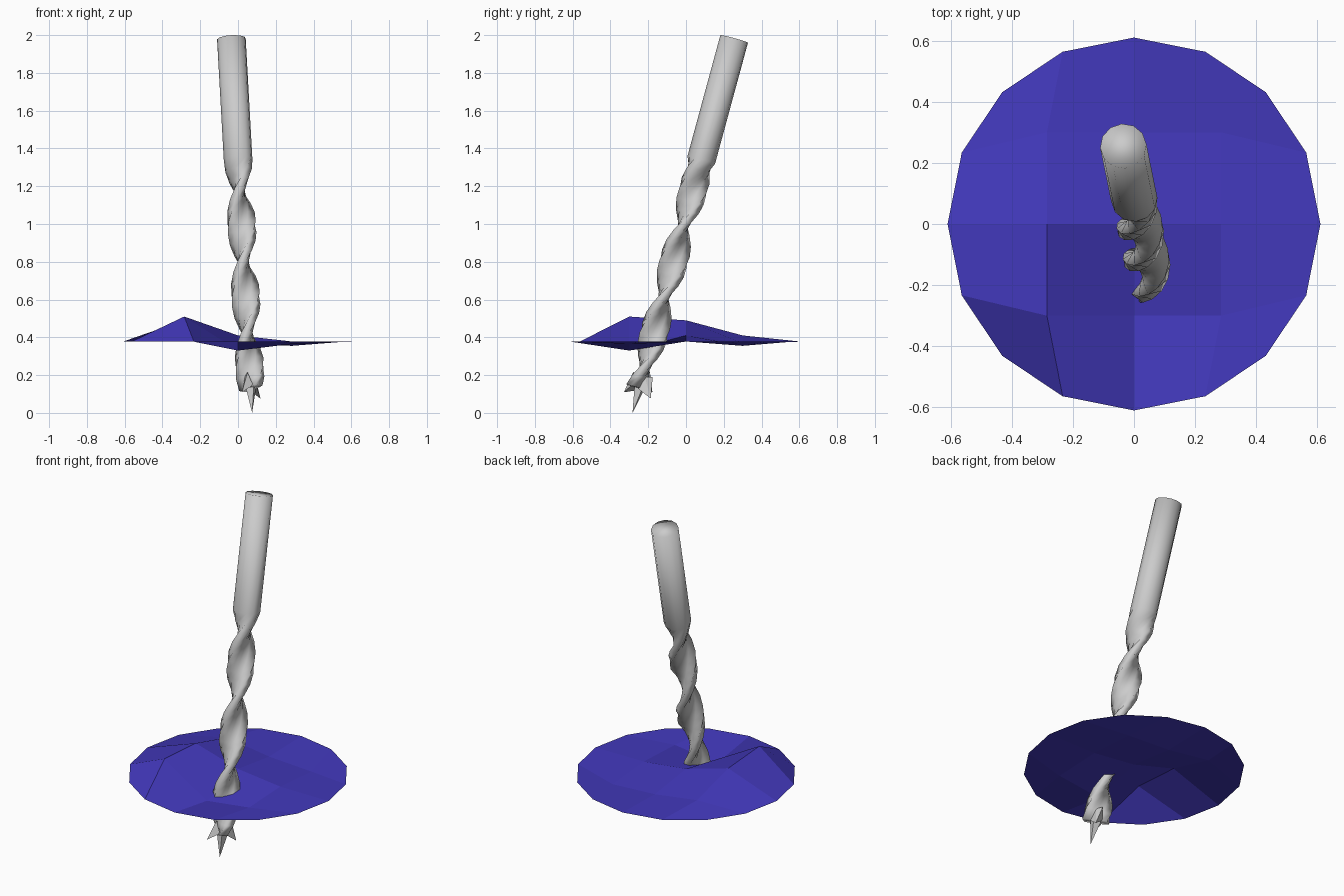
import bpy, bmesh
from math import radians, cos, sin
from mathutils import Vector

if "Cube" in bpy.data.objects:
    bpy.data.objects.remove(bpy.data.objects["Cube"])

# Leaning drill axis: tip to shank end
TIP, END = Vector((.075, -.283, 0)), Vector((-.035, .255, 1.98))
L = (END - TIP).length
W = (END - TIP).normalized()
U = (Vector((1, 0, 0)) - W * W.x).normalized()
V = W.cross(U)


def pt(r, deg, s):
    a = radians(deg)
    return TIP + W * s + U * (r * cos(a)) + V * (r * sin(a))


def twist(s):
    return 90 + (s * W.z - .8) * 480


def make(name, bm, smooth=False):
    bmesh.ops.recalc_face_normals(bm, faces=bm.faces)
    me = bpy.data.meshes.new(name)
    bm.to_mesh(me)
    bm.free()
    ob = bpy.data.objects.new(name, me)
    bpy.context.collection.objects.link(ob)
    me.polygons.foreach_set("use_smooth", [smooth] * len(me.polygons))
    return ob


def loft(name, rings, smooth):
    bm = bmesh.new()
    vs = [[bm.verts.new(p) for p in ring] for ring in rings]
    n = len(vs[0])
    for a, b in zip(vs, vs[1:]):
        for i in range(n):
            j = (i + 1) % n
            bm.faces.new((a[i], a[j], b[j], b[i]))
    bm.faces.new(vs[0])
    bm.faces.new(vs[-1])
    return make(name, bm, smooth)


# Twelve-sided round shank that morphs into a two-flute twisted section
R = .076
HALF = [(.027, -75), (.037, -48), (R, -20), (R, 16), (.045, 40), (.029, 70)]
FLUTE = [(r, a + h) for h in (0, 180) for r, a in HALF]
ROUND = [(R, -75 + 30 * i) for i in range(12)]
S_BOTTOM, S_FLUTE, S_SHANK = .135, 1.25, 1.39


def section(s):
    t = min(1, max(0, (S_SHANK - s) / (S_SHANK - S_FLUTE)))
    turn = twist(min(s, S_SHANK))
    return [pt(f[0] * t + c[0] * (1 - t), f[1] * t + c[1] * (1 - t) + turn, s)
            for f, c in zip(FLUTE, ROUND)]


STEPS = 22
levels = [S_BOTTOM + (S_SHANK - S_BOTTOM) * i / STEPS for i in range(STEPS + 1)] + [L]
loft("drill_body", [section(s) for s in levels], True)

# Centre spike and the two splayed cutting spurs
bm = bmesh.new()
base = [bm.verts.new(pt(.034, a, .15)) for a in (30, 120, 210, 300)]
apex = bm.verts.new(pt(0, 0, 0))
for i in range(4):
    bm.faces.new((base[i], base[(i + 1) % 4], apex))
bm.faces.new(base)
make("centre_spike", bm)

for k, a in enumerate((56, 236)):
    bm = bmesh.new()
    root = [bm.verts.new(p) for p in (pt(.035, a - 65, .13), pt(.045, a + 50, .14),
                                      pt(.055, a + 20, .21), pt(.03, a - 30, .2))]
    tip = bm.verts.new(pt(.088, a, .096))
    for i in range(4):
        bm.faces.new((root[i], root[(i + 1) % 4], tip))
    bm.faces.new(root)
    make(f"cutting_spur_{k + 1}", bm)

# Faceted disc: a 5 x 5 grid with its border pushed out to a circle
Z = .377
HEIGHT = {(-1, -1): .51, (0, -1): .33, (1, -1): .365,
          (-1, 0): .49, (0, 0): .41, (1, 0): .378,
          (-1, 1): .41, (0, 1): .37, (1, 1): .355}
bm = bmesh.new()
grid = {}
for i in range(-2, 3):
    for j in range(-2, 3):
        if max(abs(i), abs(j)) == 2:
            # Border position: equal angle steps around the rim
            d = 22.5 * (j if i == 2 else 4 - i if j == 2 else 8 - j if i == -2 else 12 + i)
            p = (.61 * cos(radians(d)), .61 * sin(radians(d)), Z)
        else:
            p = (i * .285, j * .3, HEIGHT[(i, j)])
        grid[i, j] = bm.verts.new(p)
for i in range(-2, 2):
    for j in range(-2, 2):
        bm.faces.new((grid[i, j], grid[i + 1, j], grid[i + 1, j + 1], grid[i, j + 1]))
disc = make("faceted_disc", bm)
mat = bpy.data.materials.new("blue")
mat.diffuse_color = (.055, .04, .5, 1)
mat.use_nodes = True
mat.node_tree.nodes["Principled BSDF"].inputs["Base Color"].default_value = mat.diffuse_color
disc.data.materials.append(mat)
